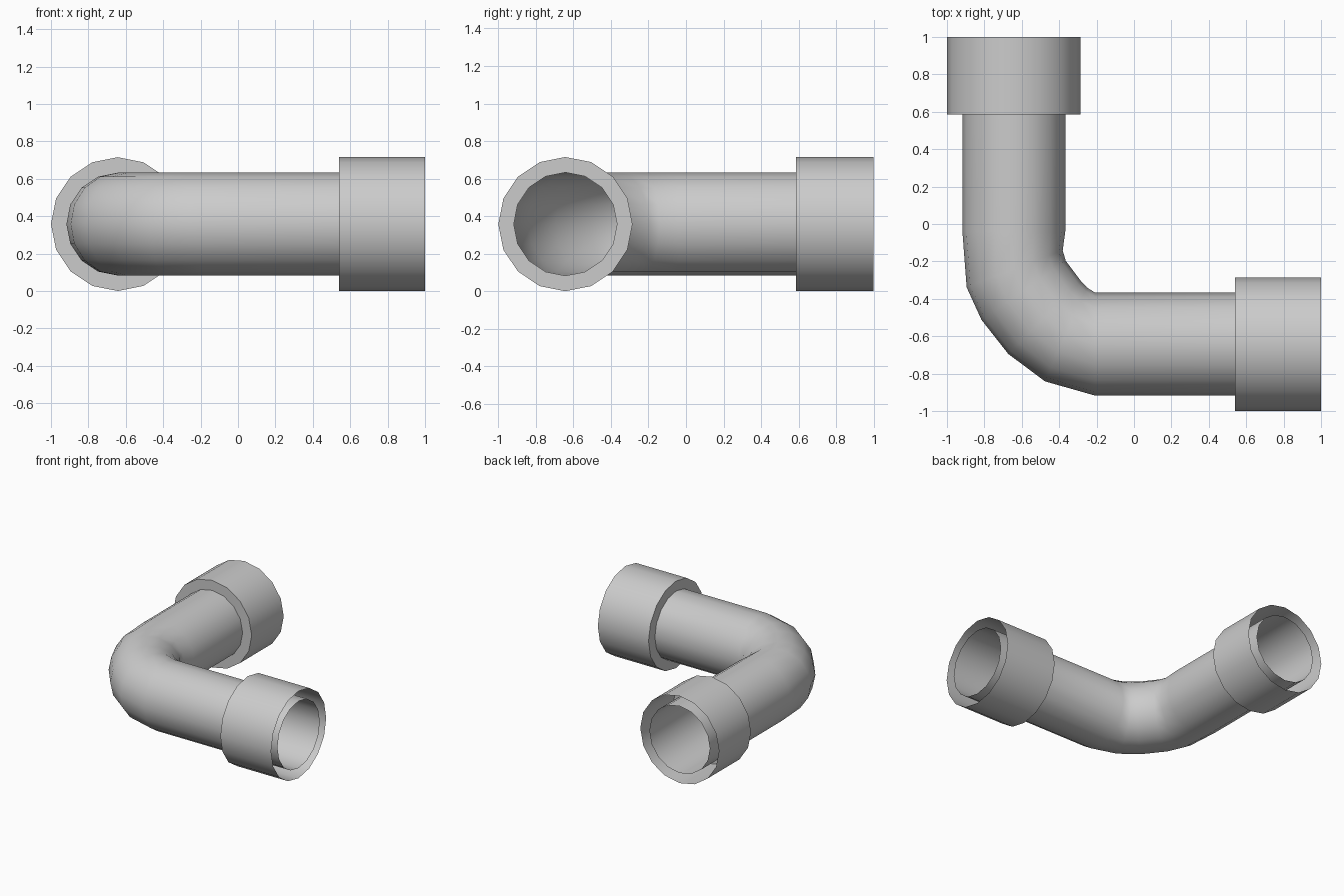
import bpy, bmesh, math
from mathutils import Vector

if "Cube" in bpy.data.objects:
    bpy.data.objects.remove(bpy.data.objects["Cube"])

SIDES = 16
AXIS = -0.6425        # offset of both legs from the centre
HEIGHT = 0.3575       # height of the centre line
PIPE_R, COLLAR_R = 0.275, 0.3575

grey = bpy.data.materials.new("pipe_grey")
grey.use_nodes = True
colour = (0.6, 0.6, 0.6, 1)
grey.diffuse_color = colour
grey.node_tree.nodes["Principled BSDF"].inputs["Base Color"].default_value = colour


def tube(name, stations):
    """Open shell through rings given as (x, y, angle of the ring plane, radius)."""
    bm = bmesh.new()
    rings = []
    for x, y, deg, radius in stations:
        a = math.radians(deg)
        across = Vector((math.cos(a), math.sin(a), 0))
        ring = []
        for i in range(SIDES):
            t = math.tau * i / SIDES
            offset = across * math.cos(t) + Vector((0, 0, math.sin(t)))
            ring.append(bm.verts.new(Vector((x, y, HEIGHT)) + offset * radius))
        rings.append(ring)
    for low, high in zip(rings, rings[1:]):
        for i in range(SIDES):
            j = (i + 1) % SIDES
            bm.faces.new((low[i], low[j], high[j], high[i]))
    mesh = bpy.data.meshes.new(name)
    bm.to_mesh(mesh)
    bm.free()
    mesh.materials.append(grey)
    obj = bpy.data.objects.new(name, mesh)
    bpy.context.collection.objects.link(obj)
    bpy.ops.object.select_all(action='DESELECT')
    obj.select_set(True)
    bpy.context.view_layer.objects.active = obj
    bpy.ops.object.shade_smooth_by_angle(angle=math.radians(35))
    return obj


# Bent pipe, open at both mouths
path = [(AXIS, 1, 0), (AXIS, -0.04, 0), (-0.638, -0.24, 21), (-0.59, -0.355, 35),
        (-0.478, -0.50, 45), (-0.364, -0.59, 66), (-0.208, AXIS, 90), (1, AXIS, 90)]
tube("bent_pipe", [(x, y, a, PIPE_R) for x, y, a in path])

# Collars: a shoulder ring around the pipe, then a thin sleeve open at the mouth
tube("back_collar", [(AXIS, 1, 0, COLLAR_R), (AXIS, 0.585, 0, COLLAR_R),
                     (AXIS, 0.585, 0, PIPE_R)])
tube("side_collar", [(0.54, AXIS, 90, PIPE_R), (0.54, AXIS, 90, COLLAR_R),
                     (1, AXIS, 90, COLLAR_R)])
